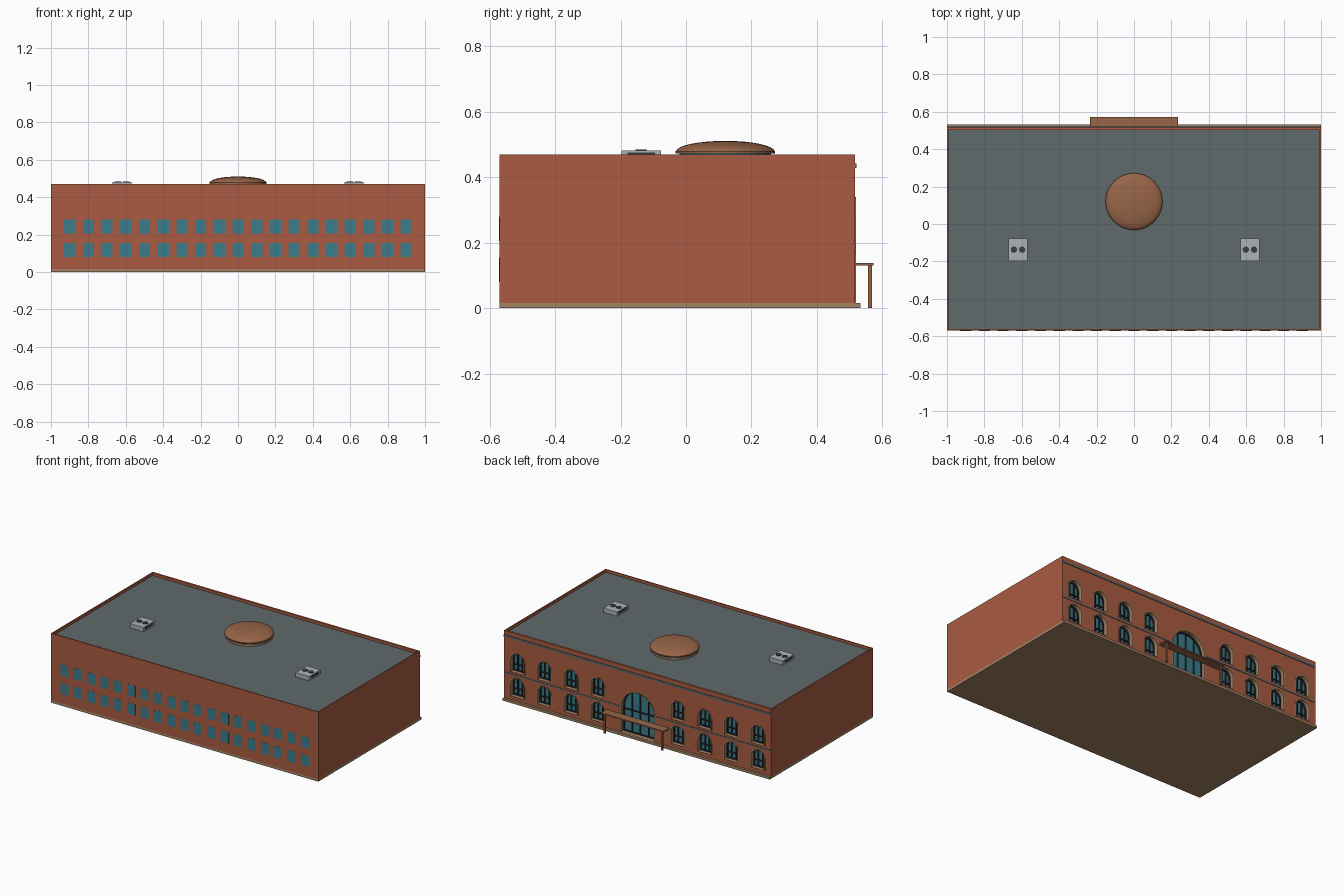
import bpy, bmesh, math
from mathutils import Matrix, Vector

if "Cube" in bpy.data.objects:
    bpy.data.objects.remove(bpy.data.objects["Cube"], do_unlink=True)


def material(name, rgb):
    m = bpy.data.materials.new(name)
    m.use_nodes = True
    m.diffuse_color = (*rgb, 1)
    m.node_tree.nodes["Principled BSDF"].inputs["Base Color"].default_value = (*rgb, 1)
    return m


brick = material("brick red", (0.40, 0.105, 0.053))
stone = material("tan stone", (0.37, 0.23, 0.13))
slate = material("slate grey", (0.115, 0.142, 0.147))
copper = material("brown copper", (0.31, 0.13, 0.063))
glass = material("teal glass", (0.045, 0.20, 0.26))
frame = material("dark frame", (0.03, 0.027, 0.027))
metal = material("light metal", (0.41, 0.45, 0.48))
vent = material("dark vent", (0.04, 0.05, 0.06))


def finish(name, bm, *mats):
    bmesh.ops.recalc_face_normals(bm, faces=bm.faces)
    me = bpy.data.meshes.new(name)
    bm.to_mesh(me)
    bm.free()
    for m in mats:
        me.materials.append(m)
    ob = bpy.data.objects.new(name, me)
    bpy.context.collection.objects.link(ob)
    return ob


def add_box(bm, x, y, z):
    """Box from three (low, high) ranges."""
    size = Vector((x[1] - x[0], y[1] - y[0], z[1] - z[0]))
    mid = Vector((sum(x), sum(y), sum(z))) / 2
    bmesh.ops.create_cube(bm, size=1, matrix=Matrix.Translation(mid) @ Matrix.Diagonal(size).to_4x4())


def box(name, mat, *ranges):
    bm = bmesh.new()
    for r in ranges:
        add_box(bm, *r)
    return finish(name, bm, mat)


def arch_points(cx, z0, w, h):
    r = w / 2
    arc = [(cx + r * math.cos(i * math.pi / 12), z0 + h - r + r * math.sin(i * math.pi / 12))
           for i in range(13)]
    return [(cx + r, z0)] + arc + [(cx - r, z0)]


def add_arch(bm, shape, y0, y1, index=0):
    """Solid with a round-headed outline, extruded along y."""
    f = bm.faces.new([bm.verts.new((px, y0, pz)) for px, pz in arch_points(*shape)])
    ext = bmesh.ops.extrude_face_region(bm, geom=[f])["geom"]
    bmesh.ops.translate(bm, vec=(0, y1 - y0, 0), verts=[v for v in ext if isinstance(v, bmesh.types.BMVert)])
    for face in bm.faces:
        face.material_index = index


def add_arch_ring(bm, shape, t, y0, y1):
    """Arched frame of thickness t, open at the foot."""
    cx, z0, w, h = shape
    outer = arch_points(*shape)
    inner = arch_points(cx, z0, w - 2 * t, h - t)
    loops = [[bm.verts.new((px, y, pz)) for px, pz in pts]
             for pts, y in ((outer, y0), (outer, y1), (inner, y1), (inner, y0))]
    for i in range(len(outer) - 1):
        for a, b in zip(loops, loops[1:] + loops[:1]):
            bm.faces.new((a[i], a[i + 1], b[i + 1], b[i]))
    for i in (0, -1):
        bm.faces.new([l[i] for l in loops])


def lathe(name, mat, profile, centre, steps=48):
    bm = bmesh.new()
    vs = [bm.verts.new((centre[0] + r, centre[1], z)) for r, z in profile]
    edges = [bm.edges.new(p) for p in zip(vs, vs[1:])]
    bmesh.ops.spin(bm, geom=vs + edges, cent=(*centre, 0), axis=(0, 0, 1),
                   angle=math.tau, steps=steps)
    bmesh.ops.remove_doubles(bm, verts=bm.verts, dist=1e-5)
    ob = finish(name, bm, mat)
    for p in ob.data.polygons:
        p.use_smooth = True
    bpy.context.view_layer.objects.active = ob
    ob.select_set(True)
    bpy.ops.object.shade_smooth_by_angle(angle=math.radians(35))
    ob.select_set(False)
    return ob


FRONT, BACK, TOP, DECK = -0.57, 0.517, 0.47, 0.452

# Walls, base slab, roof deck and parapet
walls = box("walls", brick, ((-1, 1), (FRONT, BACK), (0.015, 0.445)))
walls.data.materials.append(stone)
box("base_slab", stone, ((-1, 1), (FRONT, 0.533), (0, 0.016)))
box("roof_deck", slate, ((-0.995, 0.995), (FRONT + 0.004, BACK - 0.004), (0.44, DECK)))
box("parapet", brick,
    ((-1, -0.992), (FRONT, BACK), (0.444, TOP)),
    ((0.992, 1), (FRONT, BACK), (0.444, TOP)),
    ((-0.992, 0.992), (FRONT, FRONT + 0.008), (0.444, TOP)),
    ((-0.992, 0.992), (BACK - 0.014, BACK), (0.444, TOP)))

# Round-headed openings of the entrance side: x, sill height, width, height
door = (0, 0.017, 0.25, 0.293)
openings = [door] + [(s * x, z, 0.1, 0.128) for s in (-1, 1)
                     for x in (0.3, 0.5, 0.7, 0.9) for z in (0.04, 0.205)]
bm = bmesh.new()
for shape in openings:
    add_arch(bm, shape, BACK - 0.035, BACK + 0.02, 1)
cutter = finish("opening_cutter", bm, brick, stone)
cutter.hide_render = True
mod = walls.modifiers.new("openings", 'BOOLEAN')
mod.operation, mod.solver, mod.object = 'DIFFERENCE', 'EXACT', cutter
bpy.context.view_layer.objects.active = walls
bpy.ops.object.modifier_apply(modifier=mod.name)
bpy.data.objects.remove(cutter, do_unlink=True)

# Glass, frames, glazing bars and stone surrounds
panes, bars, surrounds = bmesh.new(), bmesh.new(), bmesh.new()
for shape in openings:
    cx, z0, w, h = shape
    y0, r = BACK - 0.034, w / 2
    add_arch(panes, shape, y0 - 0.004, y0)
    add_arch_ring(bars, shape, 0.006, y0, y0 + 0.01)
    add_arch_ring(surrounds, (cx, z0, w + 0.012, h + 0.006), 0.007, BACK - 0.004, BACK + 0.002)
    t = 0.003
    for k in ((-0.5, 0, 0.5) if shape is door else (-0.33, 0.33)):
        top = z0 + h - r + r * math.sqrt(1 - k * k) - 0.003
        add_box(bars, (cx + k * r - t, cx + k * r + t), (y0, y0 + 0.008), (z0, top))
    mid = z0 + (h - r) * (0.9 if shape is door else 0.55)
    add_box(bars, (cx - r, cx + r), (y0, y0 + 0.009), (mid - t, mid + t))
    add_box(bars, (cx - r, cx + r), (y0, y0 + 0.009), (z0, z0 + 0.006))
finish("window_glass", panes, glass)
finish("window_frames", bars, frame)
finish("arch_surrounds", surrounds, stone)

# Cornice and the belt course, broken at the entrance arch
box("cornice", slate, ((-1, 1), (BACK - 0.002, BACK + 0.004), (0.428, 0.442)))
box("belt_course", slate, *[(x, (BACK - 0.002, BACK + 0.003), (0.183, 0.192))
                            for x in ((-1, -0.14), (0.14, 1))])

# Entrance canopy on two posts
box("canopy", copper, ((-0.235, 0.235), (BACK - 0.002, 0.573), (0.13, 0.138)))
box("canopy_posts", copper, *[((x - 0.006, x + 0.006), (0.556, 0.568), (0, 0.131))
                              for x in (-0.215, 0.215)])

# Thin flush windows along the plain long side
box("flush_windows", glass, *[((x / 10 - 0.03, x / 10 + 0.03), (FRONT - 0.0008, FRONT + 0.002), (z, z + 0.075))
                              for x in range(-9, 10) for z in (0.08, 0.205)])

# Roof dome on a glazed ring
centre = (0, 0.12)
lathe("dome_base", stone, [(0.0, DECK), (0.146, DECK), (0.146, 0.464), (0.0, 0.464)], centre)
lathe("dome_glazing", glass, [(0.0, 0.46), (0.14, 0.46), (0.14, 0.475), (0.0, 0.475)], centre)
cap = [(0.0, 0.472), (0.152, 0.472), (0.152, 0.479)]
cap += [(0.15 * math.cos(a), 0.479 + 0.032 * math.sin(a))
        for a in (i * math.pi / 16 for i in range(1, 8))] + [(0, 0.511)]
lathe("dome", copper, cap, centre)

# Roof cooling units with louvred sides and twin fans
for side, s in (("left", 1), ("right", -1)):
    cx, cy = s * 0.62, -0.137
    box(side + "_cooling_unit", metal,
        ((cx - 0.05, cx + 0.05), (cy - 0.06, cy + 0.06), (DECK - 0.001, 0.481)))
    box(side + "_cooling_louvres", vent,
        ((cx - 0.0515, cx + 0.0515), (cy - 0.042, cy + 0.042), (0.46, 0.475)))
    for i, dx in enumerate((-0.022, 0.022)):
        lathe(f"{side}_fan_{i + 1}", vent,
              [(0, 0.48), (0.017, 0.48), (0.017, 0.485), (0, 0.485)], (cx + dx, cy), 20)
